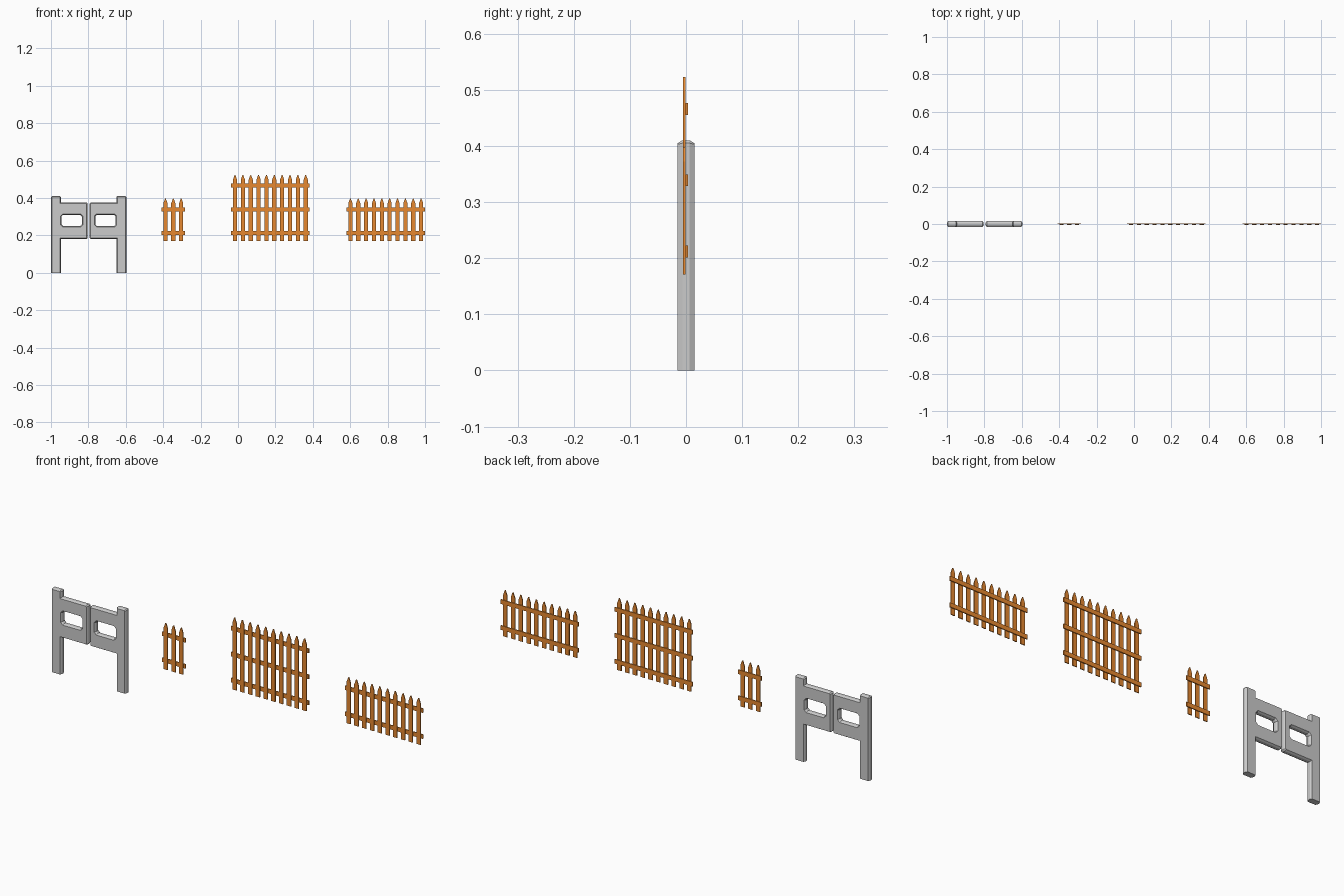
import bpy, bmesh
from mathutils import Vector

if "Cube" in bpy.data.objects:
    bpy.data.objects.remove(bpy.data.objects["Cube"])

orange = bpy.data.materials.new("orange_wood")
orange.diffuse_color = (0.8, 0.25, 0.03, 1)
orange.use_nodes = True
orange.node_tree.nodes["Principled BSDF"].inputs["Base Color"].default_value = orange.diffuse_color


def inset(pts, d):
    """Offset a CCW outline inwards by d (ground edges stay on the ground)."""
    out, n = [], len(pts)
    for i in range(n):
        a, b, c = (Vector(pts[j % n]) for j in (i - 1, i, i + 1))
        lines = []
        for p, q in ((a, b), (b, c)):
            t = (q - p).normalized()
            nrm = Vector((-t.y, t.x))
            off = 0 if p.y == q.y == 0 else d
            lines.append((nrm, nrm.dot(p) + off))
        (n1, k1), (n2, k2) = lines
        det = n1.x * n2.y - n1.y * n2.x
        out.append(((k1 * n2.y - k2 * n1.y) / det, (n1.x * k2 - n2.x * k1) / det))
    return out


def finish(bm, name, mat=None):
    bmesh.ops.recalc_face_normals(bm, faces=bm.faces[:])
    me = bpy.data.meshes.new(name)
    bm.to_mesh(me)
    bm.free()
    if mat:
        me.materials.append(mat)
    ob = bpy.data.objects.new(name, me)
    bpy.context.collection.objects.link(ob)
    return ob


def bevelled_plate(name, outline, hole, fx):
    """Plate with a hole, chamfered on both faces; fx maps x for mirroring."""
    bm = bmesh.new()
    caps = ([], [])
    for pts, d in ((outline, 0.005), (hole, -0.005)):
        small = inset(pts, d)
        rings = [[bm.verts.new((fx(x), y, z)) for x, z in p]
                 for p, y in ((small, -0.015), (pts, -0.0065), (pts, 0.0065), (small, 0.015))]
        n = len(pts)
        for r, s in zip(rings, rings[1:]):
            for i in range(n):
                j = (i + 1) % n
                bm.faces.new((r[i], r[j], s[j], s[i]))
        for cap, r in zip(caps, (rings[0], rings[-1])):
            cap += [bm.edges.get((r[i], r[(i + 1) % n])) for i in range(n)]
        # sole of the foot
        if d > 0:
            bm.faces.new([r[0] for r in rings] + [r[1] for r in reversed(rings)])
    for cap in caps:
        bmesh.ops.triangle_fill(bm, edges=cap, use_beauty=True, use_dissolve=False)
    finish(bm, name)


def chamfered_rect(x0, x1, z0, z1, c):
    return [(x0 + c, z0), (x1 - c, z0), (x1, z0 + c), (x1, z1 - c),
            (x1 - c, z1), (x0 + c, z1), (x0, z1 - c), (x0, z0 + c)]


# stone gate halves: post, panel and window
outline = [(-1, 0), (-0.947, 0), (-0.947, 0.18), (-0.81, 0.18), (-0.804, 0.186),
           (-0.804, 0.37), (-0.81, 0.376), (-0.947, 0.376), (-0.947, 0.405),
           (-0.952, 0.41), (-0.995, 0.41), (-1, 0.405)]
window = chamfered_rect(-0.943, -0.835, 0.25, 0.31, 0.008)
bevelled_plate("stone_post_left", outline, window, lambda x: x)
bevelled_plate("stone_post_right", outline, window, lambda x: -1.597 - x)


def prism(bm, pts, y0, y1):
    f, b = ([bm.verts.new((x, y, z)) for x, z in pts] for y in (y0, y1))
    n = len(pts)
    bm.faces.new(f)
    bm.faces.new(b[::-1])
    for i in range(n):
        j = (i + 1) % n
        bm.faces.new((f[j], f[i], b[i], b[j]))


def fence(name, x0, count, top, rails):
    step, w, margin = 0.042, 0.011, 0.021
    # pointed pickets
    bm = bmesh.new()
    for i in range(count):
        x = x0 + margin + i * step
        prism(bm, [(x - w, 0.171), (x + w, 0.171), (x + w, top - 0.025),
                   (x + 0.002, top), (x - 0.002, top), (x - w, top - 0.025)], -0.0052, -0.001)
    finish(bm, name + "_pickets", orange)
    # horizontal rails behind
    bm = bmesh.new()
    x1 = x0 + 2 * margin + (count - 1) * step
    for z in rails:
        prism(bm, [(x0, z - 0.0105), (x1, z - 0.0105), (x1, z + 0.0105), (x0, z + 0.0105)],
              -0.001, 0.0038)
    finish(bm, name + "_rails", orange)


fence("short_fence", -0.409, 3, 0.397, (0.212, 0.339))
fence("tall_fence", -0.037, 10, 0.523, (0.212, 0.339, 0.466))
fence("long_fence", 0.58, 10, 0.397, (0.212, 0.339))
